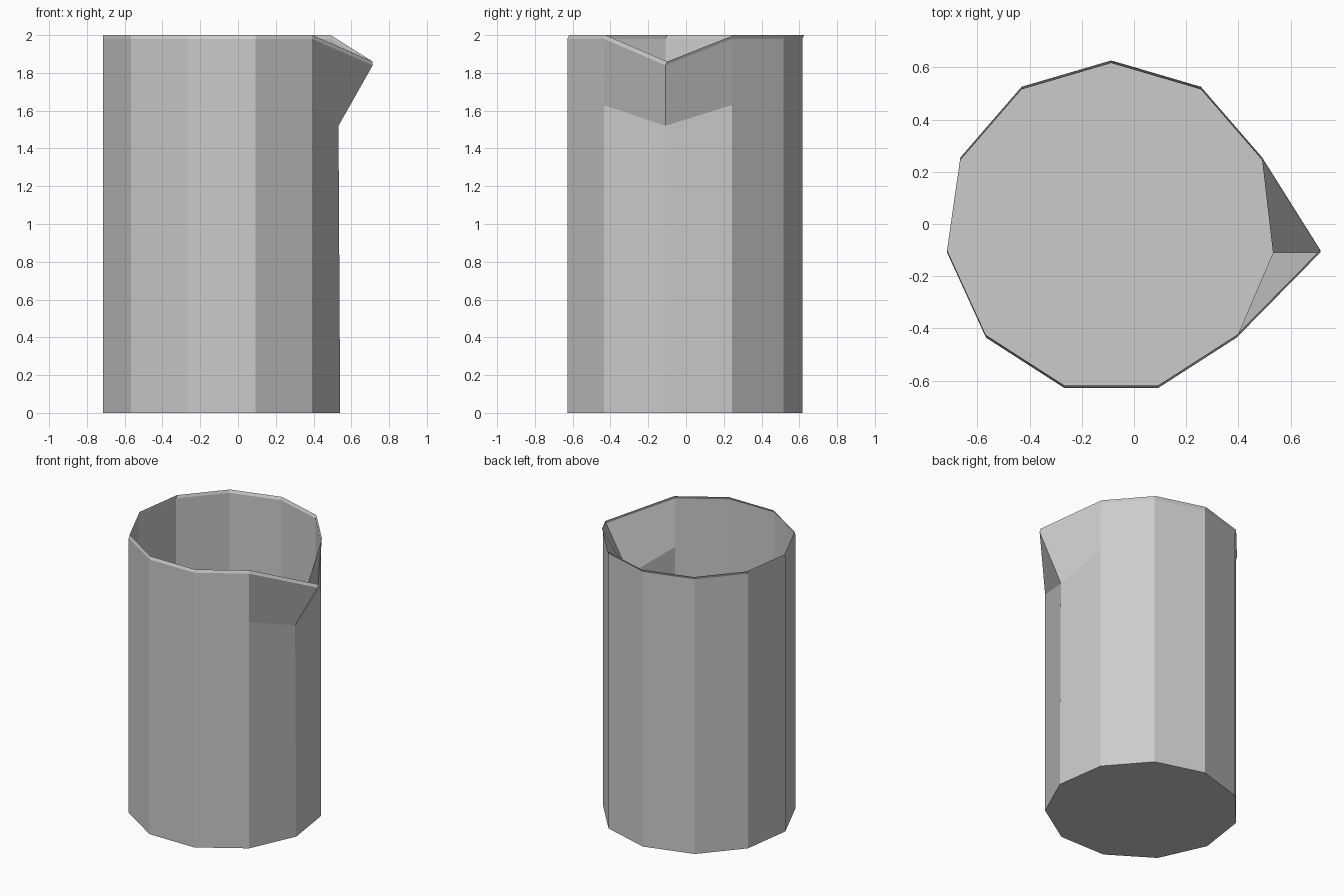
import bpy, bmesh, math

if "Cube" in bpy.data.objects:
    bpy.data.objects.remove(bpy.data.objects["Cube"])

SIDES, RADIUS, CX = 11, 0.635, -0.087
SPOUT = 3  # column pulled out into the pouring spout


def ring(bm, z, cy, spout_x, spout_z):
    """One ring of the body, with its spout column moved."""
    verts = []
    for i in range(SIDES):
        a = math.pi / 2 - i * 2 * math.pi / SIDES
        x, y = CX + RADIUS * math.cos(a), cy + RADIUS * math.sin(a)
        if i == SPOUT:
            verts.append(bm.verts.new((spout_x, y, spout_z)))
        else:
            verts.append(bm.verts.new((x, y, z)))
    return verts


bm = bmesh.new()
# Base, spout root, lower rim edge, upper rim edge (slightly shifted back)
rings = [
    ring(bm, 0.0, -0.019, 0.541, 0.0),
    ring(bm, 1.63, -0.019, 0.532, 1.52),
    ring(bm, 1.98, -0.019, 0.713, 1.84),
    ring(bm, 2.0, -0.009, 0.713, 1.86),
]
for low, high in zip(rings, rings[1:]):
    for i in range(SIDES):
        j = (i + 1) % SIDES
        bm.faces.new((low[j], low[i], high[i], high[j]))
# Closed bottom, open top
bm.faces.new(rings[0])
bm.normal_update()
# Outward normals: the floor must face down
if bm.faces[:][-1].normal.z > 0:
    bm.faces[:][-1].normal_flip()
f = bm.faces[:][0]
c = f.calc_center_median()
if (c.x - CX) * f.normal.x + c.y * f.normal.y < 0:
    for face in bm.faces[:][:-1]:
        face.normal_flip()

mesh = bpy.data.meshes.new("pitcher")
bm.to_mesh(mesh)
bm.free()
bpy.context.collection.objects.link(bpy.data.objects.new("pitcher", mesh))
